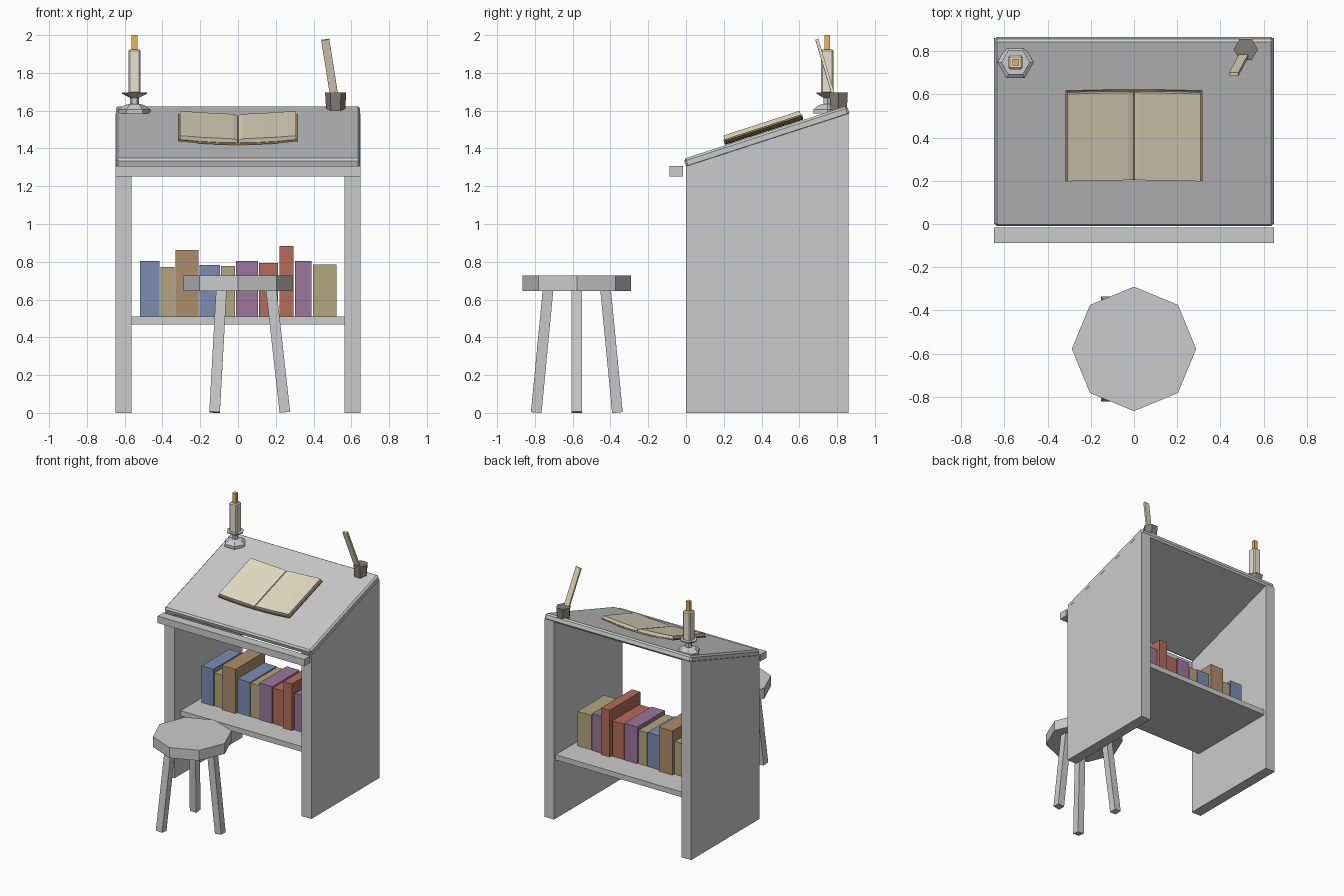
import bpy, bmesh, math
from mathutils import Vector, Matrix

if "Cube" in bpy.data.objects:
    bpy.data.objects.remove(bpy.data.objects["Cube"])

SLOPE = math.radians(18)


def material(name, rgb):
    m = bpy.data.materials.new(name)
    m.diffuse_color = (*rgb, 1)
    m.use_nodes = True
    m.node_tree.nodes["Principled BSDF"].inputs["Base Color"].default_value = m.diffuse_color
    return m


BLUE = material("blue cloth", (.20, .27, .45))
OLIVE = material("olive cloth", (.45, .38, .20))
BROWN = material("brown leather", (.42, .27, .14))
PURPLE = material("purple cloth", (.33, .18, .33))
RED = material("red cloth", (.45, .15, .10))
PAPER = material("paper", (.78, .72, .55))
WAX = material("wax", (.80, .76, .65))
FLAME = material("flame", (.90, .45, .10))
INK = material("dark ink", (.22, .20, .19))


def finish(name, bm, mat=None, bevel=0, matrix=None):
    bmesh.ops.recalc_face_normals(bm, faces=bm.faces)
    me = bpy.data.meshes.new(name)
    bm.to_mesh(me)
    bm.free()
    ob = bpy.data.objects.new(name, me)
    bpy.context.collection.objects.link(ob)
    if mat:
        me.materials.append(mat)
    if matrix:
        ob.matrix_world = matrix
    if bevel:
        mod = ob.modifiers.new("bevel", 'BEVEL')
        mod.width, mod.segments = bevel, 1
    return ob


def box(name, lo, hi, mat=None, bevel=0, matrix=None):
    bm = bmesh.new()
    bmesh.ops.create_cube(bm, size=1)
    for v in bm.verts:
        v.co = Vector([l + (c + .5) * (h - l) for l, h, c in zip(lo, hi, v.co)])
    return finish(name, bm, mat, bevel, matrix)


def extrude(name, pts, vec, mat=None, matrix=None):
    bm = bmesh.new()
    f = bm.faces.new([bm.verts.new(p) for p in pts])
    r = bmesh.ops.extrude_face_region(bm, geom=[f], use_keep_orig=True)
    moved = [g for g in r['geom'] if isinstance(g, bmesh.types.BMVert)]
    bmesh.ops.translate(bm, verts=moved, vec=vec)
    return finish(name, bm, mat, 0, matrix)


def turned(name, sides, profile, loc, mat=None):
    # stacked rings of a low-sided turned part
    bm = bmesh.new()
    rings = [[bm.verts.new((r * math.cos(i * math.tau / sides), r * math.sin(i * math.tau / sides), z))
              for i in range(sides)] for r, z in profile]
    for a, b in zip(rings, rings[1:]):
        for i in range(sides):
            j = (i + 1) % sides
            bm.faces.new((a[i], a[j], b[j], b[i]))
    bm.faces.new(rings[0])
    bm.faces.new(rings[-1])
    return finish(name, bm, mat, 0, Matrix.Translation(loc))


def bar(name, a, b, w, d, mat=None):
    # straight bar between two points
    a, b = Vector(a), Vector(b)
    rot = Vector((0, 0, 1)).rotation_difference(b - a).to_matrix().to_4x4()
    return box(name, (-w / 2, -d / 2, 0), (w / 2, d / 2, (b - a).length), mat, 0,
               Matrix.Translation(a) @ rot)


# Desk sides with sloped tops
for side, x in (("left", -.648), ("right", .563)):
    extrude(side + "_panel", [(x, 0, 0), (x, .86, 0), (x, .86, 1.584), (x, 0, 1.305)], (.085, 0, 0))

# Sloped writing top, front lip and shelf
top_frame = Matrix.Translation((0, -.013, 1.345)) @ Matrix.Rotation(SLOPE, 4, 'X')
box("desk_top", (-.647, 0, -.052), (.647, .91, 0), None, .012, top_frame)
box("pencil_lip", (-.648, -.088, 1.252), (.648, -.016, 1.307))
box("shelf", (-.565, .08, .468), (.565, .84, .51))

# Row of books: left, right, top, cloth
for i, (x0, x1, z, mat) in enumerate([
        (-.520, -.415, .803, BLUE), (-.410, -.335, .772, OLIVE), (-.330, -.210, .862, BROWN),
        (-.205, -.095, .782, BLUE), (-.090, -.017, .777, OLIVE), (-.010, .105, .803, PURPLE),
        (.110, .213, .793, RED), (.220, .295, .883, RED), (.303, .390, .803, PURPLE),
        (.398, .522, .785, OLIVE)]):
    d = .165 + .25 * (z - .77)
    box(f"shelf_book_{i + 1}", (x0, .455 - d, .51), (x1, .455 + d, z), mat)

# Open book on the slope: a cover and a page block on each side
low = [(.003, .012), (.10, .014), (.20, .020), (.308, .031)]
high = [(.308, .052), (.20, .043), (.10, .038), (.025, .034), (.003, .026)]
cover = [(0, .002), (.10, .004), (.20, .010), (.317, .022), (.317, .031), (.20, .020), (.10, .014), (0, .012)]
for side, s in (("left", -1), ("right", 1)):
    extrude(side + "_pages", [(s * x, .238, z) for x, z in low + high], (0, .425, 0), PAPER, top_frame)
    extrude(side + "_cover", [(s * x, .232, z) for x, z in cover], (0, .437, 0), BROWN, top_frame)

# Candlestick, candle and flame
C = (-.548, .748, 0)
turned("candlestick", 6, [(.084, 1.585), (.084, 1.607), (.052, 1.63), (.024, 1.636), (.024, 1.668),
                          (.066, 1.69), (.066, 1.697)], C)
box("candle", (-.033, -.033, 1.69), (.033, .033, 1.925), WAX, .008, Matrix.Translation(C))
box("flame", (-.015, -.015, 1.925), (.015, .015, 2.0), FLAME, 0, Matrix.Translation(C))

# Ink pot and quill
turned("ink_pot", 6, [(.050, 1.60), (.056, 1.695)], (.517, .808, 0), INK)
bar("quill", (.515, .793, 1.64), (.462, .693, 1.976), .043, .016, PAPER)

# Stool: octagonal seat on three splayed legs
turned("stool_seat", 8, [(.288, .645), (.288, .728)], (0, -.578, 0))
for i in range(3):
    c, s = math.cos(i * math.tau / 3), math.sin(i * math.tau / 3)
    bar(f"stool_leg_{i + 1}", (.248 * c, -.578 + .248 * s, .003), (.175 * c, -.578 + .175 * s, .66), .056, .056)
